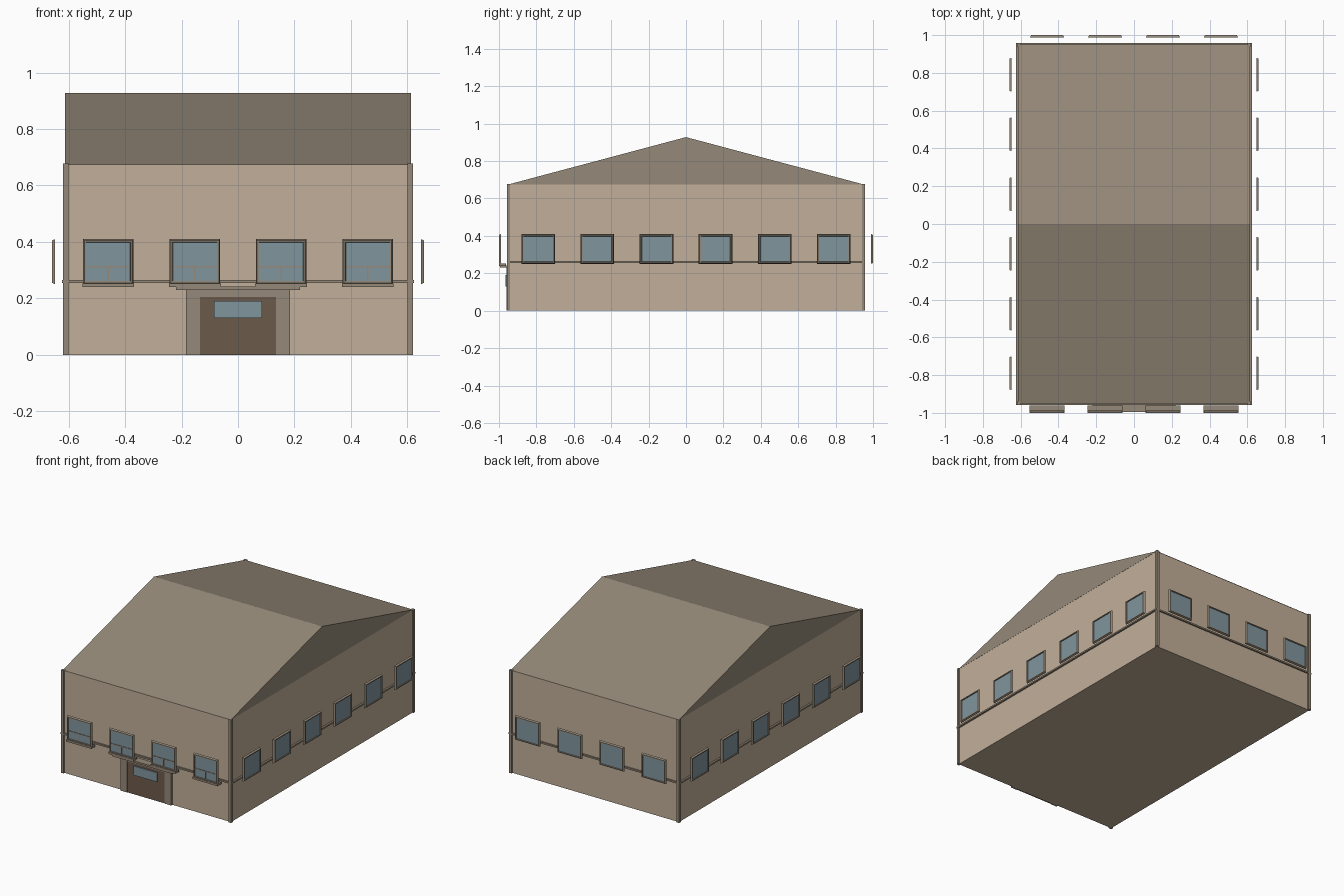
import bpy, bmesh
from mathutils import Matrix, Vector
from math import pi

if "Cube" in bpy.data.objects:
    bpy.data.objects.remove(bpy.data.objects["Cube"])

def mat(name, c):
    m = bpy.data.materials.new(name)
    m.diffuse_color = (*c, 1)
    m.use_nodes = True
    m.node_tree.nodes["Principled BSDF"].inputs["Base Color"].default_value = m.diffuse_color
    return m

WALL = mat("wall_tan", (0.54, 0.43, 0.32))
TRIM = mat("trim_taupe", (0.30, 0.25, 0.19))
DOOR = mat("door_brown", (0.15, 0.10, 0.07))
GLASS = mat("window_glass", (0.22, 0.30, 0.34))

def finish(name, bm, material, matrix=None):
    bmesh.ops.recalc_face_normals(bm, faces=bm.faces)
    me = bpy.data.meshes.new(name)
    bm.to_mesh(me)
    bm.free()
    me.materials.append(material)
    ob = bpy.data.objects.new(name, me)
    if matrix:
        ob.matrix_world = matrix
    bpy.context.collection.objects.link(ob)
    return ob

def box(name, x, y, z, material, matrix=None):
    bm = bmesh.new()
    size = Matrix.Diagonal((x[1] - x[0], y[1] - y[0], z[1] - z[0], 1))
    mid = Vector((sum(x) / 2, sum(y) / 2, sum(z) / 2))
    bmesh.ops.create_cube(bm, size=1, matrix=Matrix.Translation(mid) @ size)
    return finish(name, bm, material, matrix)

def frame(name, matrix):
    # rectangular ring with a slight bevel, outer face towards -y
    bm = bmesh.new()
    section = [(0.090, 0.080, 0.0), (0.085, 0.075, -0.012),
               (0.079, 0.069, -0.012), (0.077, 0.067, 0.0)]
    rings = [[bm.verts.new((sx * w, y, sz * h))
              for sx, sz in ((-1, -1), (1, -1), (1, 1), (-1, 1))]
             for w, h, y in section]
    for i in range(4):
        a, b = rings[i], rings[(i + 1) % 4]
        for j in range(4):
            k = (j + 1) % 4
            bm.faces.new((a[j], a[k], b[k], b[j]))
    finish(name, bm, TRIM, matrix)

# main hall
box("walls", (-0.612, 0.612), (-0.947, 0.947), (0, 0.675), WALL)

# gabled roof prism with ridge along x
bm = bmesh.new()
ends = [[bm.verts.new((x, y, z)) for y, z in ((-0.95, 0.675), (0.95, 0.675), (0, 0.928))]
        for x in (-0.613, 0.613)]
for e in ends:
    bm.faces.new(e)
for i in range(3):
    j = (i + 1) % 3
    bm.faces.new((ends[0][i], ends[0][j], ends[1][j], ends[1][i]))
finish("gable_roof", bm, TRIM)

# corner posts
for sx in (-1, 1):
    for sy in (-1, 1):
        box("corner_post", sorted((sx * 0.60, sx * 0.62)),
            sorted((sy * 0.94, sy * 0.957)), (0, 0.678), TRIM)

# string course around the walls
for s in (-1, 1):
    box("string_course", (-0.624, 0.624), sorted((s * 0.94, s * 0.957)), (0.255, 0.265), TRIM)
    box("string_course_side", sorted((s * 0.605, s * 0.624)), (-0.957, 0.957), (0.255, 0.265), TRIM)

# windows, standing slightly proud of the walls
def window(pos, angle, front=False):
    m = Matrix.Translation(pos) @ Matrix.Rotation(angle, 4, 'Z')
    frame("window_frame", m)
    box("window_pane", (-0.078, 0.078), (-0.007, -0.003), (-0.068, 0.068), GLASS, m)
    if front:
        box("window_transom", (-0.078, 0.078), (-0.010, -0.002), (-0.021, -0.015), TRIM, m)
        box("window_mullion", (-0.003, 0.003), (-0.010, -0.002), (-0.068, -0.018), TRIM, m)
        box("window_sill", (-0.092, 0.092), (-0.012, 0.026), (-0.090, -0.077), TRIM, m)

for x in (-0.46, -0.153, 0.153, 0.46):
    window((x, -0.988, 0.33), 0, True)
    window((x, 0.988, 0.33), pi)
for y in (-0.79, -0.475, -0.158, 0.158, 0.475, 0.79):
    window((0.648, y, 0.33), pi / 2)
    window((-0.648, y, 0.33), -pi / 2)

# entrance
for s in (-1, 1):
    box("door_jamb", sorted((s * 0.135, s * 0.184)), (-0.96, -0.94), (0, 0.23), TRIM)
box("door_lintel", (-0.135, 0.135), (-0.96, -0.94), (0.205, 0.23), TRIM)
box("door", (-0.135, 0.135), (-0.957, -0.94), (0, 0.205), DOOR)
box("door_glass", (-0.085, 0.085), (-0.965, -0.955), (0.13, 0.19), GLASS)
box("door_canopy", (-0.22, 0.22), (-0.995, -0.945), (0.23, 0.242), TRIM)
